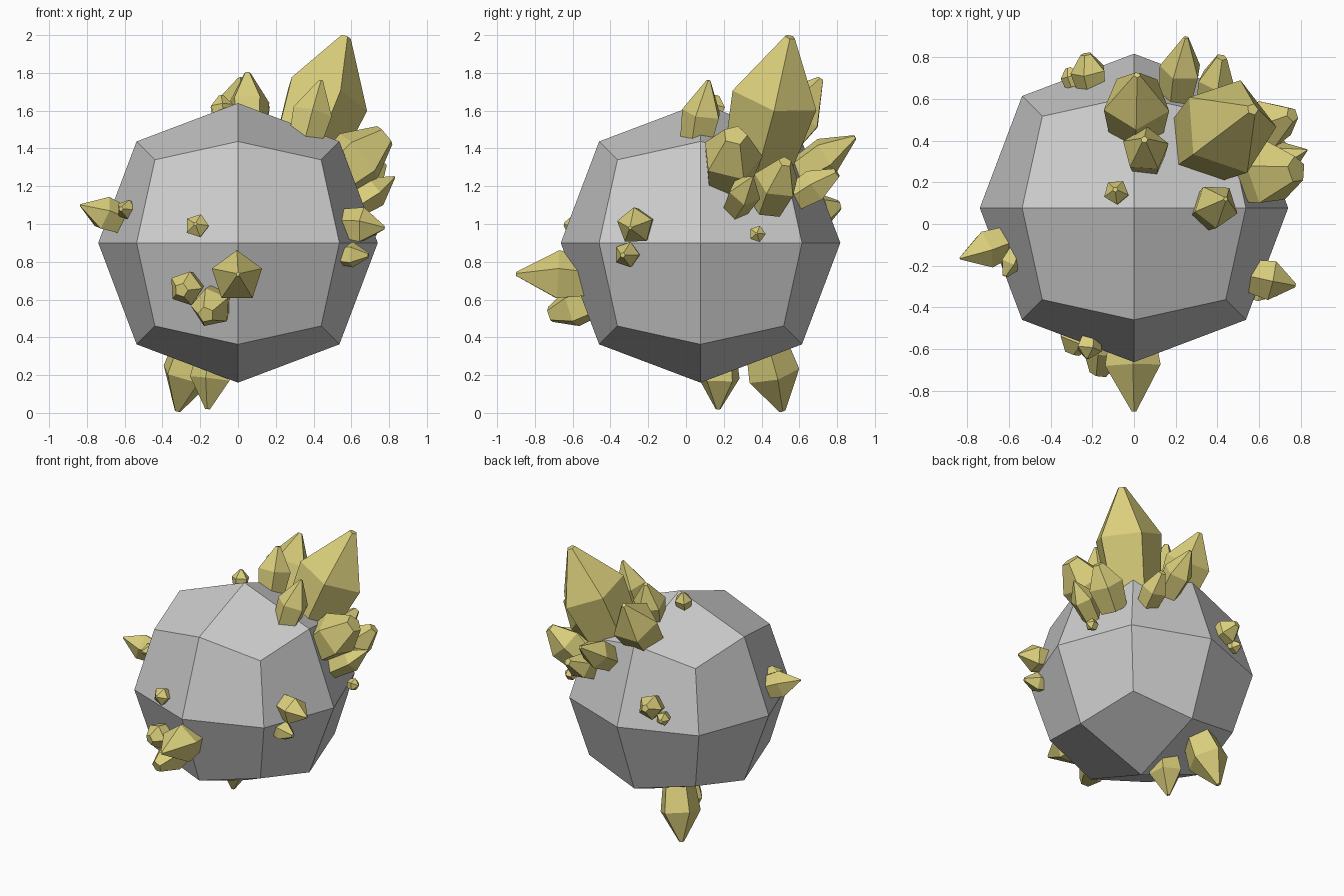
import bpy, bmesh, math
from mathutils import Vector

if "Cube" in bpy.data.objects:
    bpy.data.objects.remove(bpy.data.objects["Cube"])

gold = bpy.data.materials.new("crystal_yellow")
gold.diffuse_color = (0.70, 0.62, 0.20, 1)
gold.use_nodes = True
gold.node_tree.nodes["Principled BSDF"].inputs["Base Color"].default_value = gold.diffuse_color

# Rock: once-subdivided cube pushed out to a rough ball
bm = bmesh.new()
bmesh.ops.create_cube(bm, size=2)
bmesh.ops.subdivide_edges(bm, edges=bm.edges[:], cuts=1, use_grid_fill=True)
reach = {1: 0.74, 2: 0.537, 3: 0.44}
for v in bm.verts:
    signs = [round(c) for c in v.co]
    v.co = Vector(signs) * reach[sum(map(abs, signs))] + Vector((0, 0.077, 0.9))
me = bpy.data.meshes.new("rock")
bm.to_mesh(me)
bm.free()
bpy.context.collection.objects.link(bpy.data.objects.new("rock", me))


def crystal(name, base, tip, r, turn=0, blunt=0.12, shoulder=0.55, foot=0.78, sides=5):
    """Faceted shard: narrow foot, wide shoulder, small flat tip."""
    base, tip = Vector(base), Vector(tip)
    axis = tip - base
    rot = axis.to_track_quat('Z', 'Y')
    bm = bmesh.new()
    rings = []
    for t, k in ((0, foot), (shoulder, 1), (1, blunt)):
        ring = []
        for i in range(sides):
            a = math.radians(turn) + i * math.tau / sides
            off = Vector((math.cos(a), math.sin(a), 0)) * r * k
            ring.append(bm.verts.new(base + axis * t + rot @ off))
        rings.append(ring)
    for lo, hi in zip(rings, rings[1:]):
        for i in range(sides):
            j = (i + 1) % sides
            bm.faces.new((lo[i], lo[j], hi[j], hi[i]))
    bm.faces.new(rings[0][::-1])
    bm.faces.new(rings[-1])
    me = bpy.data.meshes.new(name)
    bm.to_mesh(me)
    bm.free()
    me.materials.append(gold)
    bpy.context.collection.objects.link(bpy.data.objects.new(name, me))


# Main cluster on the upper back right
crystal("crystal_main", (.32, .37, 1.30), (.57, .55, 1.99), .24, 20, .12)
crystal("crystal_top_right", (.34, .05, 1.38), (.44, .12, 1.76), .11, 0, .1)
crystal("crystal_top_mid", (.06, .30, 1.46), (.05, .405, 1.80), .115, 45, .15)
crystal("crystal_top_back", (.01, .43, 1.37), (.015, .715, 1.77), .165, 18, .1)
crystal("crystal_top_small", (-.08, .14, 1.56), (-.09, .165, 1.68), .062, 0, .2)
crystal("crystal_back_long", (.20, .56, 1.25), (.25, .895, 1.46), .105, 0, .12)
crystal("crystal_back_short", (.36, .55, 1.12), (.42, .80, 1.27), .092, 30, .3)
crystal("crystal_side_blunt", (.48, .22, 1.22), (.78, .26, 1.47), .165, 0, .4)
crystal("crystal_side_spike", (.58, .26, 1.08), (.83, .355, 1.25), .09, 40, .05)
crystal("crystal_side_back", (.54, .43, 1.10), (.76, .525, 1.33), .125, 10, .3)

# Small crystals on right, left and back
crystal("crystal_right_tiny", (.66, .38, .945), (.735, .375, .95), .045)
crystal("crystal_right_upper", (.52, -.24, 1.0), (.775, -.295, .98), .10, 20, .1)
crystal("crystal_right_lower", (.50, -.29, .84), (.69, -.335, .835), .07, 0, .2)
crystal("crystal_left_large", (-.57, -.07, 1.0), (-.835, -.165, 1.10), .095, 10, .06)
crystal("crystal_left_small", (-.56, -.12, 1.07), (-.62, -.25, 1.08), .055, 0, .25)
crystal("crystal_back_left", (-.20, .64, 1.05), (-.23, .815, 1.10), .09, 0, .3)
crystal("crystal_back_left_tiny", (-.29, .66, 1.0), (-.315, .75, 1.0), .05, 0, .3)

# Front cluster
crystal("crystal_front_long", (-.01, -.50, .71), (0, -.90, .735), .14, 18, .08, .45)
crystal("crystal_front_left", (-.25, -.48, .67), (-.30, -.62, .65), .095, 0, .4)
crystal("crystal_front_low", (-.11, -.46, .60), (-.17, -.72, .52), .11, 30, .4)
crystal("crystal_front_tiny", (-.21, -.55, .98), (-.225, -.645, 1.0), .065, 0, .15)

# Crystals the rock stands on
crystal("crystal_under_large", (-.22, .41, .40), (-.32, .51, .01), .145, 0, .12, .5)
crystal("crystal_under_small", (-.12, .18, .34), (-.16, .17, .02), .115, 30, .12, .5)
